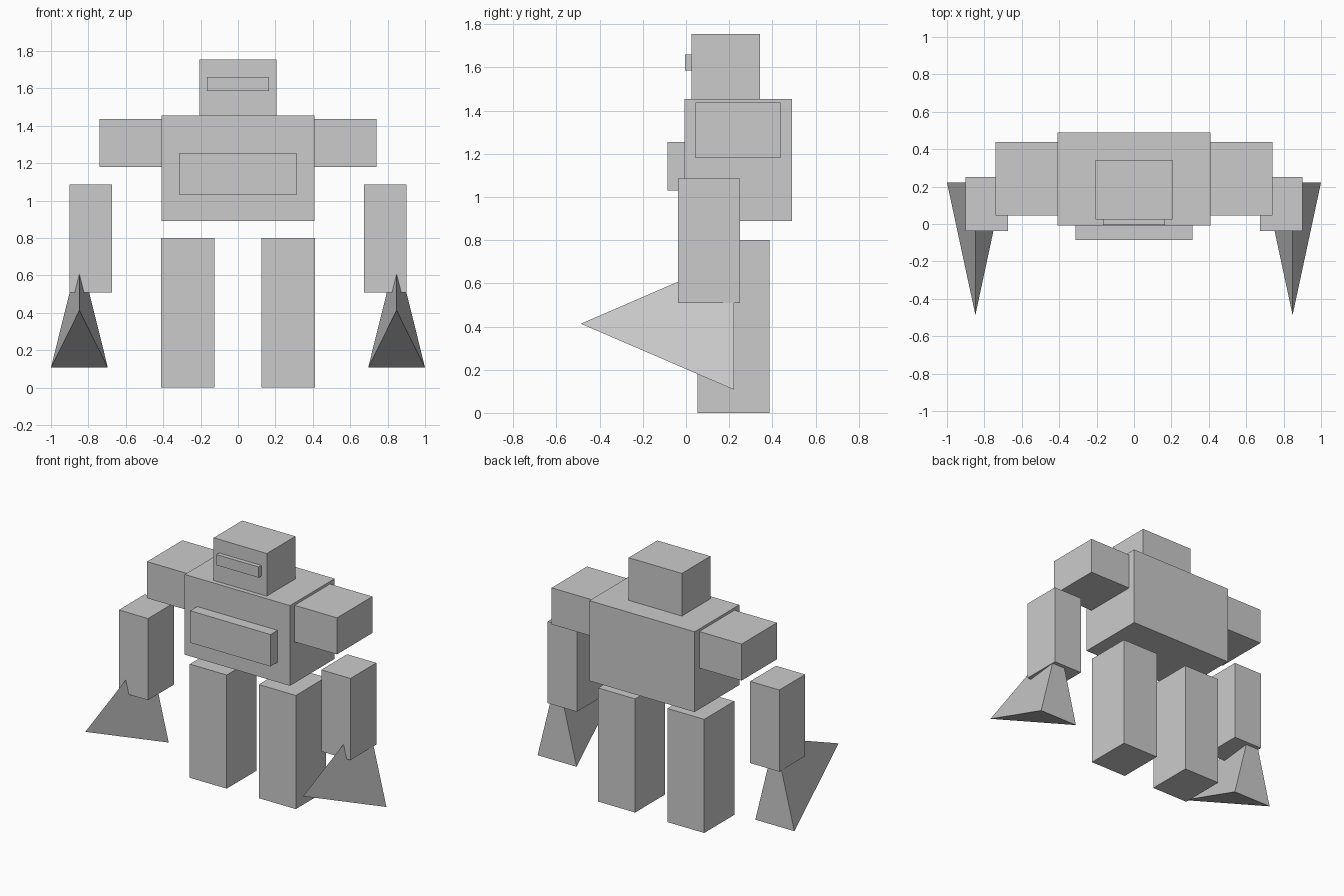
import bpy
import bmesh

default = bpy.data.objects.get("Cube")
if default:
    bpy.data.objects.remove(default, do_unlink=True)

# Single plain grey for the whole figure
grey = bpy.data.materials.new("plain grey")
grey.use_nodes = True
grey.diffuse_color = (0.6, 0.6, 0.6, 1)
grey.node_tree.nodes["Principled BSDF"].inputs["Base Color"].default_value = grey.diffuse_color


def finish(name, bm):
    bmesh.ops.recalc_face_normals(bm, faces=bm.faces)
    mesh = bpy.data.meshes.new(name)
    bm.to_mesh(mesh)
    bm.free()
    mesh.materials.append(grey)
    bpy.context.scene.collection.objects.link(bpy.data.objects.new(name, mesh))


def block(name, x, y, z):
    """Box filling the given (min, max) range on each axis."""
    bm = bmesh.new()
    bmesh.ops.create_cube(bm, size=1)
    for v in bm.verts:
        v.co = [lo + (c + 0.5) * (hi - lo) for c, (lo, hi) in zip(v.co, (x, y, z))]
    finish(name, bm)


def claw(name, x):
    """Upright triangle at the back, drawn out to a point in front."""
    bm = bmesh.new()
    for co in ((x - 0.152, 0.223, 0.107), (x + 0.152, 0.223, 0.107),
               (x, 0.223, 0.72), (x, -0.487, 0.413)):
        bm.verts.new(co)
    bmesh.ops.convex_hull(bm, input=bm.verts)
    finish(name, bm)


# Body and head
block("torso", (-0.41, 0.41), (-0.007, 0.49), (0.89, 1.455))
block("chest_plate", (-0.313, 0.313), (-0.085, -0.007), (1.03, 1.255))
block("head", (-0.207, 0.207), (0.025, 0.342), (1.455, 1.755))
block("visor", (-0.165, 0.165), (-0.005, 0.025), (1.585, 1.66))

# Paired limbs
for side, s in (("left", 1), ("right", -1)):
    def span(a, b):
        return tuple(sorted((s * a, s * b)))
    block(side + "_shoulder", span(0.405, 0.74), (0.045, 0.438), (1.18, 1.437))
    block(side + "_forearm", span(0.675, 0.902), (-0.037, 0.25), (0.51, 1.085))
    block(side + "_leg", span(0.125, 0.413), (0.053, 0.387), (0, 0.80))
    claw(side + "_claw", s * 0.848)
